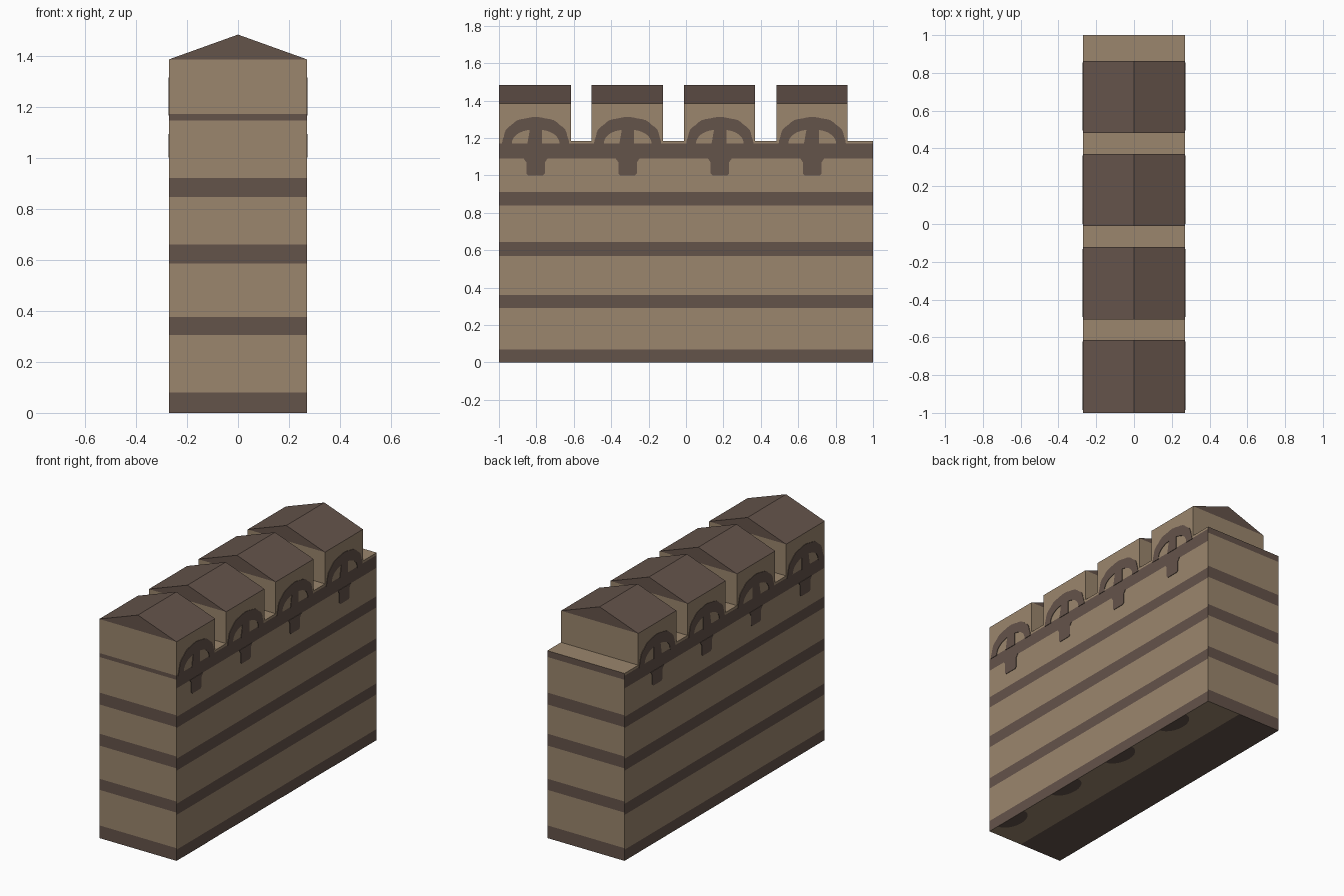
import bpy, bmesh, math
from mathutils import Vector

if "Cube" in bpy.data.objects:
    bpy.data.objects.remove(bpy.data.objects["Cube"])

W, LEDGE, EAVE, RIDGE = 0.27, 1.185, 1.385, 1.482
MERLONS = [(-1.0, -0.615), (-0.505, -0.123), (-0.01, 0.37), (0.483, 0.863)]
MOTIFS = [-0.804, -0.312, 0.181, 0.675]
SIDE_STRIPES = [(0, 0.07), (0.29, 0.36), (0.57, 0.645), (0.84, 0.91), (1.09, 1.17)]
END_STRIPES = [(0, 0.08), (0.305, 0.375), (0.585, 0.66), (0.845, 0.92), (1.145, LEDGE)]


def material(name, rgb):
    m = bpy.data.materials.new(name)
    lin = [((c / 255 + 0.055) / 1.055) ** 2.4 for c in rgb]
    m.diffuse_color = (*lin, 1)
    m.use_nodes = True
    m.node_tree.nodes["Principled BSDF"].inputs["Base Color"].default_value = m.diffuse_color
    return m


STONE = material("tan stone", (155, 134, 109))
DARK = material("dark brown stone", (100, 83, 74))


def finish(name, bm, mats):
    me = bpy.data.meshes.new(name)
    bm.to_mesh(me)
    bm.free()
    for m in mats:
        me.materials.append(m)
    ob = bpy.data.objects.new(name, me)
    bpy.context.collection.objects.link(ob)
    return ob


def extrude_face(bm, face, vec):
    res = bmesh.ops.extrude_face_region(bm, geom=[face])
    bmesh.ops.translate(bm, vec=vec, verts=[v for v in res["geom"] if isinstance(v, bmesh.types.BMVert)])


# Wall: crenellated side outline pushed across the thickness
bm = bmesh.new()
outline = [(1, 0), (1, LEDGE)]
for a, b in reversed(MERLONS):
    outline += [(b, LEDGE), (b, EAVE), (a, EAVE)]
    if a > -1:
        outline.append((a, LEDGE))
outline.append((-1, 0))
face = bm.faces.new([bm.verts.new((-W, y, z)) for y, z in outline])
extrude_face(bm, face, (2 * W, 0, 0))
bmesh.ops.recalc_face_normals(bm, faces=bm.faces[:])
bm.normal_update()
# open the merlon tops, the caps close them
bmesh.ops.delete(bm, geom=[f for f in bm.faces if f.normal.z > 0.9 and f.calc_center_median().z > 1.3],
                 context='FACES_ONLY')
# cut the stripe edges
cuts = sorted({z for pair in SIDE_STRIPES + END_STRIPES for z in pair if 0 < z < LEDGE})
for z in cuts:
    bmesh.ops.bisect_plane(bm, geom=bm.verts[:] + bm.edges[:] + bm.faces[:],
                           plane_co=(0, 0, z), plane_no=(0, 0, 1))
# cut the underside lengthwise
under = [f for f in bm.faces if f.normal.z < -0.9]
geom = list({v for f in under for v in f.verts}) + list({e for f in under for e in f.edges}) + under
bmesh.ops.bisect_plane(bm, geom=geom, plane_co=(0.03, 0, 0), plane_no=(1, 0, 0))
bm.normal_update()
for f in bm.faces:
    c, n = f.calc_center_bounds(), f.normal
    if abs(n.z) > 0.9:
        dark = n.z < 0 and c.x < 0.03
    else:
        stripes = SIDE_STRIPES if abs(n.x) > 0.9 else END_STRIPES
        dark = any(a < c.z < b for a, b in stripes)
    f.material_index = int(dark)
finish("crenellated_wall", bm, [STONE, DARK])

# Gabled caps on the merlons
for i, (a, b) in enumerate(MERLONS):
    bm = bmesh.new()
    front, back = [[bm.verts.new((x, y, z)) for x, z in ((-W, EAVE), (0, RIDGE), (W, EAVE))] for y in (a, b)]
    bm.faces.new(front)
    bm.faces.new(back[::-1])
    for k in (0, 1):
        bm.faces.new((front[k], back[k], back[k + 1], front[k + 1]))
    bmesh.ops.recalc_face_normals(bm, faces=bm.faces[:])
    if bm.faces[:][0].normal.y > 0:
        bmesh.ops.reverse_faces(bm, faces=bm.faces[:])
    finish(f"merlon_cap_{i + 1}", bm, [DARK])


# Arch ornament plates on both long sides
def arc_point(cy, ry, rz, t, z0=1.165):
    c, s = math.cos(t), math.sin(t)
    return cy + ry * math.copysign(abs(c) ** 0.9, c), z0 + rz * abs(s) ** 0.9


STEPS = 24
for side, label in ((1, "right"), (-1, "left")):
    for i, cy in enumerate(MOTIFS):
        bm = bmesh.new()

        def plate(points):
            f = bm.faces.new([bm.verts.new((side * W, y, z)) for y, z in points])
            f.normal_update()
            if f.normal.x * side < 0:
                f.normal_flip()
            extrude_face(bm, f, (side * 0.003, 0, 0))

        def outer(k):
            bump = 1 + 0.015 * math.cos(k * math.pi / 2)
            return arc_point(cy, 0.178 * bump, 0.146 * bump, math.pi * k / STEPS)

        def inner(k):
            return arc_point(cy, 0.128, 0.08, math.pi * k / STEPS)

        # arch ring, stem above the band, pendant below
        ring = [outer(k) for k in range(STEPS + 1)] + [inner(k) for k in range(STEPS, -1, -1)]
        plate(ring)
        plate([(cy - 0.045, 1.165), (cy + 0.035, 1.165), (cy + 0.035, 1.25), (cy - 0.03, 1.25)])
        plate([(cy - 0.05, 1.01), (cy - 0.04, 1.0), (cy + 0.04, 1.0), (cy + 0.05, 1.01),
               (cy + 0.05, 1.07), (cy + 0.065, 1.092), (cy - 0.065, 1.092), (cy - 0.05, 1.07)])
        finish(f"arch_ornament_{label}_{i + 1}", bm, [DARK])

# Painted half discs on the underside
for i, cy in enumerate(MOTIFS):
    bm = bmesh.new()
    pts = [(W - 0.08 * math.sin(math.pi * k / 12), cy + 0.12 * math.cos(math.pi * k / 12)) for k in range(13)]
    f = bm.faces.new([bm.verts.new((x, y, -0.001)) for x, y in pts])
    f.normal_update()
    if f.normal.z > 0:
        f.normal_flip()
    finish(f"underside_patch_{i + 1}", bm, [DARK])
